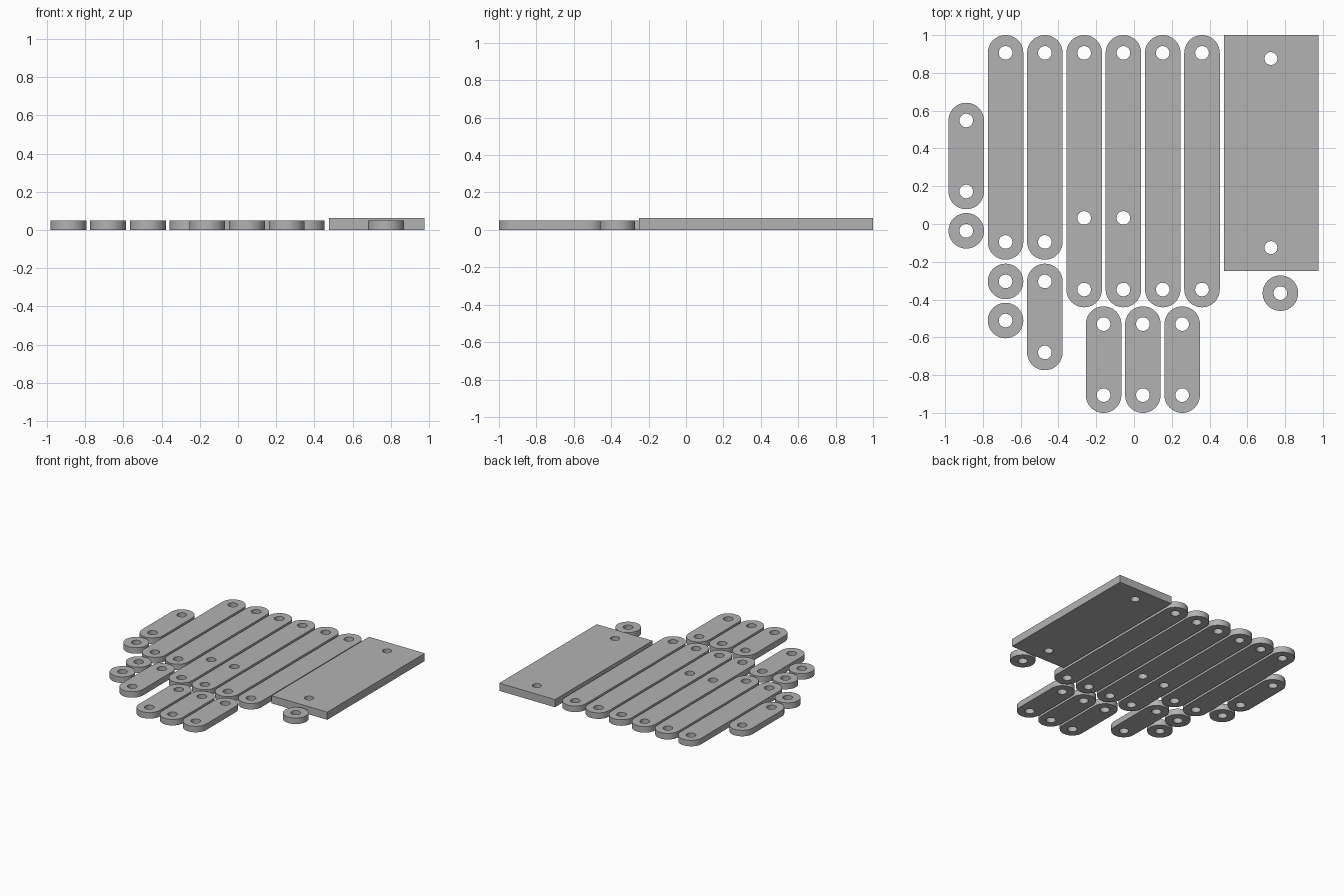
import bpy, bmesh, math

if "Cube" in bpy.data.objects:
    bpy.data.objects.remove(bpy.data.objects["Cube"])

R, HOLE = 0.094, 0.036      # link end radius, pin hole radius
LINK_T, PLATE_T = 0.049, 0.0625

grey = bpy.data.materials.new("plain grey")
grey.diffuse_color = (0.45, 0.45, 0.45, 1)
grey.use_nodes = True
grey.node_tree.nodes["Principled BSDF"].inputs["Base Color"].default_value = grey.diffuse_color


def arc(cx, cy, r, start, sweep, n):
    return [(cx + r * math.cos(start + sweep * i / n),
             cy + r * math.sin(start + sweep * i / n)) for i in range(n + 1)]


def circle(cx, cy, r, n=48):
    return arc(cx, cy, r, 0, math.tau, n)[:-1]


def slab(name, outline, holes, thickness):
    """Flat part: an outline with round through holes, extruded upward."""
    bm = bmesh.new()
    for loop in [outline] + holes:
        vs = [bm.verts.new((x, y, 0)) for x, y in loop]
        for a, b in zip(vs, vs[1:] + vs[:1]):
            bm.edges.new((a, b))
    bmesh.ops.triangle_fill(bm, edges=bm.edges[:], use_beauty=True, normal=(0, 0, 1))
    ext = bmesh.ops.extrude_face_region(bm, geom=bm.faces[:], use_keep_orig=True)
    top = [g for g in ext["geom"] if isinstance(g, bmesh.types.BMVert)]
    bmesh.ops.translate(bm, verts=top, vec=(0, 0, thickness))
    bmesh.ops.recalc_face_normals(bm, faces=bm.faces[:])
    me = bpy.data.meshes.new(name)
    bm.to_mesh(me)
    bm.free()
    me.materials.append(grey)
    ob = bpy.data.objects.new(name, me)
    bpy.context.collection.objects.link(ob)
    bpy.ops.object.select_all(action='DESELECT')
    ob.select_set(True)
    bpy.context.view_layer.objects.active = ob
    bpy.ops.object.shade_smooth_by_angle(angle=math.radians(30))


def link(name, x, y_top, y_low, extra=()):
    """Round-ended bar with a pin hole at each end."""
    outline = arc(x, y_top, R, 0, math.pi, 24) + arc(x, y_low, R, math.pi, math.pi, 24)
    slab(name, outline, [circle(x, y, HOLE) for y in (y_top, y_low, *extra)], LINK_T)


# Long links, side by side
TOP = 0.906
for i in range(6):
    link(f"long_link_{i + 1}", -0.68 + 0.208 * i, TOP,
         -0.095 if i < 2 else -0.347, (0.032,) if i in (2, 3) else ())

# Short links
for i, (x, y) in enumerate([(-0.888, 0.548), (-0.472, -0.304), (-0.161, -0.53),
                            (0.047, -0.53), (0.255, -0.53)]):
    link(f"short_link_{i + 1}", x, y, y - 0.376)

# Washers
for i, (x, y) in enumerate([(-0.888, -0.036), (-0.68, -0.304), (-0.68, -0.511),
                            (0.775, -0.366)]):
    slab(f"washer_{i + 1}", circle(x, y, R), [circle(x, y, HOLE)], LINK_T)

# Rectangular base plate with two holes
slab("base_plate", [(0.476, -0.25), (0.976, -0.25), (0.976, 1.0), (0.476, 1.0)],
     [circle(0.725, y, 0.034) for y in (0.876, -0.125)], PLATE_T)
